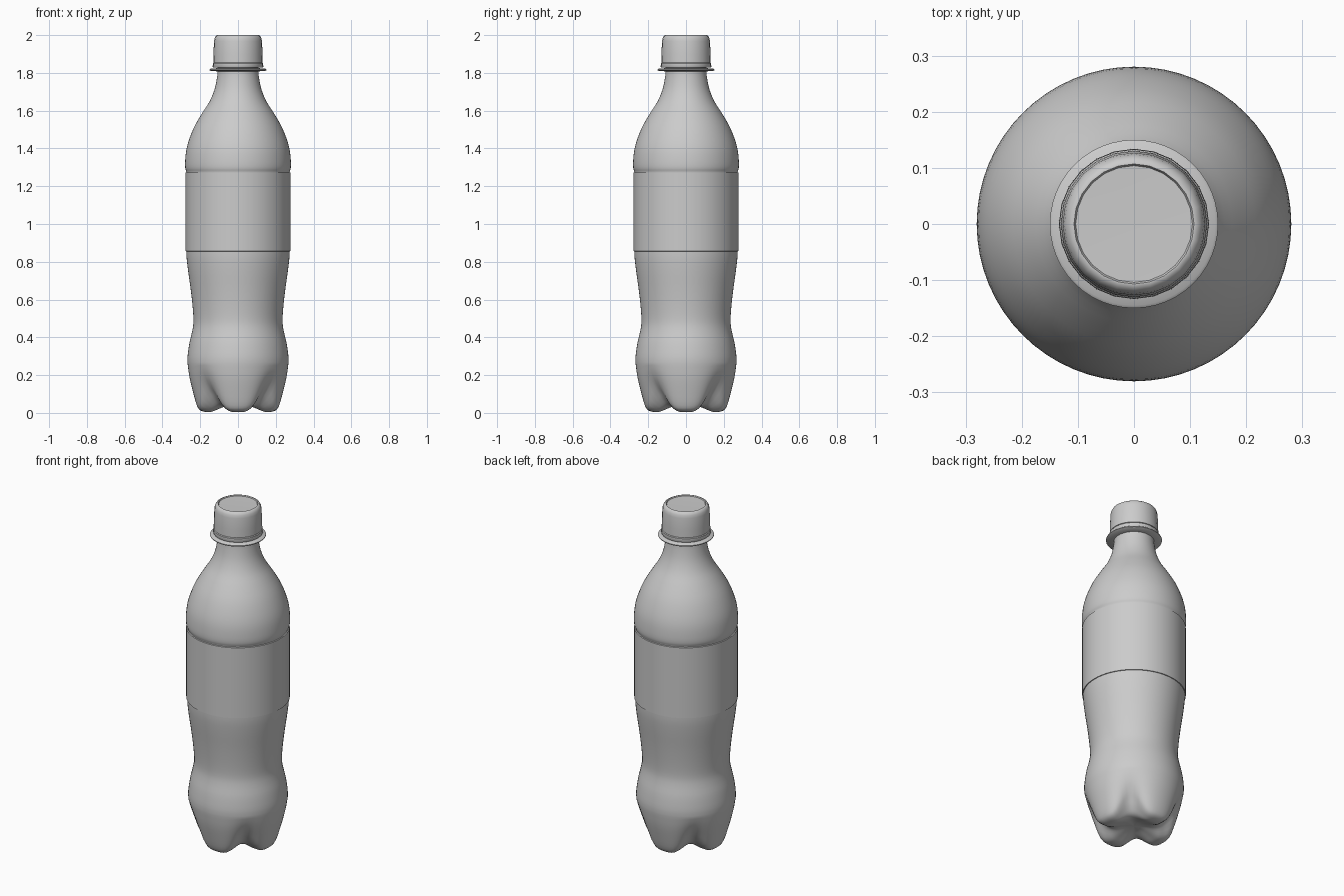
import bpy, bmesh, math

if "Cube" in bpy.data.objects:
    bpy.data.objects.remove(bpy.data.objects["Cube"])


def smooth_profile(pts, sub=3):
    # Catmull-Rom refinement of a profile
    out = []
    for i in range(len(pts) - 1):
        p = [pts[max(0, min(len(pts) - 1, i + k))] for k in (-1, 0, 1, 2)]
        for s in range(sub):
            t = s / sub
            out.append(tuple(
                0.5 * (2 * b + (c - a) * t + (2 * a - 5 * b + 4 * c - d) * t * t
                       + (3 * b - a - 3 * c + d) * t ** 3)
                for a, b, c, d in zip(*p)))
    return out + [pts[-1]]


def make_rings(name, rings, angle=40, closed=False):
    # Skin a list of rings; a single-point ring becomes a pole
    bm = bmesh.new()
    rows = [[bm.verts.new(co) for co in ring] for ring in rings]
    pairs = list(zip(rows, rows[1:]))
    if closed:
        pairs.append((rows[-1], rows[0]))
    for a, b in pairs:
        n = max(len(a), len(b))
        for i in range(n):
            j = (i + 1) % n
            if len(a) == 1:
                bm.faces.new((a[0], b[j], b[i]))
            elif len(b) == 1:
                bm.faces.new((a[i], a[j], b[0]))
            else:
                bm.faces.new((a[i], a[j], b[j], b[i]))
    bmesh.ops.recalc_face_normals(bm, faces=bm.faces)
    me = bpy.data.meshes.new(name)
    bm.to_mesh(me)
    bm.free()
    ob = bpy.data.objects.new(name, me)
    bpy.context.collection.objects.link(ob)
    bpy.ops.object.select_all(action='DESELECT')
    ob.select_set(True)
    bpy.context.view_layer.objects.active = ob
    bpy.ops.object.shade_smooth_by_angle(angle=math.radians(angle))
    return ob


def circle(r, z, n):
    if r < 1e-5:
        return [(0, 0, z)]
    return [(r * math.cos(2 * math.pi * i / n), r * math.sin(2 * math.pi * i / n), z)
            for i in range(n)]


def lathe(name, pts, n, angle=40, closed=False):
    return make_rings(name, [circle(r, z, n) for r, z in pts], angle, closed)


SEG = 64

# Four-lobed foot: lobe radius, lobe z, groove radius, groove z
foot = smooth_profile([
    (0, .045, 0, .045), (.05, .04, .05, .043), (.10, .022, .10, .036),
    (.14, .006, .135, .045), (.17, .005, .165, .075), (.20, .014, .19, .11),
    (.218, .04, .215, .145), (.238, .11, .24, .185), (.257, .19, .257, .225),
    (.267, .26, .267, .26)])
rings = []
for k, (lr, lz, gr, gz) in enumerate(foot):
    if k == 0:
        rings.append([(0, 0, lz)])
        continue
    power = 1.4 + 1.6 * k / len(foot)
    ring = []
    for i in range(SEG):
        a = 2 * math.pi * i / SEG
        g = (0.5 - 0.5 * math.cos(4 * a)) ** power
        r = lr + (gr - lr) * g
        ring.append((r * math.cos(a), r * math.sin(a), lz + (gz - lz) * g))
    rings.append(ring)

# Waist, body, shoulder and neck
lower = smooth_profile([(.267, .26), (.267, .30), (.257, .37), (.243, .43),
                        (.236, .48), (.239, .55), (.250, .65), (.264, .75),
                        (.272, .82), (.274, .87)])
upper = smooth_profile([(.274, 1.25), (.273, 1.275), (.279, 1.295), (.280, 1.33),
                        (.274, 1.39), (.258, 1.45), (.229, 1.52), (.188, 1.59),
                        (.150, 1.65), (.125, 1.71), (.112, 1.77), (.108, 1.81),
                        (.108, 1.86)])
rings += [circle(r, z, SEG) for r, z in lower[1:] + upper]
make_rings("bottle_body", rings, 50)

# Wrap-around label sleeve
lathe("label_sleeve", [(.272, .855), (.278, .856), (.278, 1.272), (.272, 1.274)], SEG)

# Neck support ring
lathe("neck_ring", [(.10, 1.808), (.145, 1.810), (.150, 1.814), (.150, 1.818),
                    (.145, 1.822), (.10, 1.826)], 48, 40, True)

# Tamper band and screw cap
lathe("tamper_band", [(.11, 1.828), (.131, 1.828), (.134, 1.833), (.133, 1.850),
                      (.129, 1.854), (.11, 1.854)], 24, 40, True)
lathe("screw_cap", [(.11, 1.852), (.131, 1.856), (.130, 1.90), (.127, 1.968),
                    (.124, 1.984), (.118, 1.995), (.110, 2.0), (.107, 2.0),
                    (.104, 1.994), (.05, 1.993), (0, 1.993)], 24, 40)
